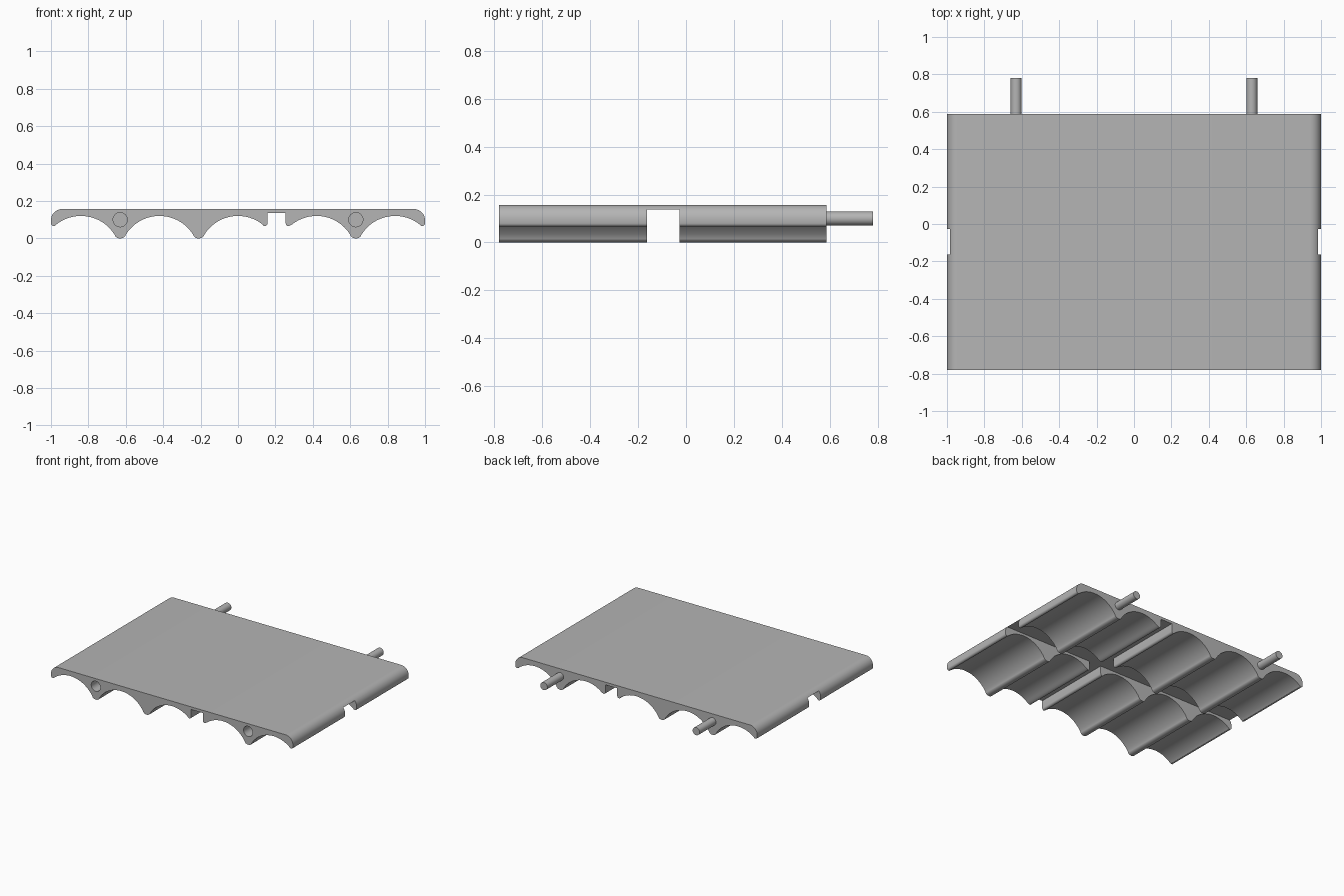
import bpy, bmesh, math
from mathutils import Matrix, Vector

if "Cube" in bpy.data.objects:
    bpy.data.objects.remove(bpy.data.objects["Cube"])

grey = bpy.data.materials.new("plain grey")
grey.use_nodes = True
colour = (0.46, 0.46, 0.46, 1)
grey.diffuse_color = colour
grey.node_tree.nodes["Principled BSDF"].inputs["Base Color"].default_value = colour

FRONT, BACK, TOP = -0.78, 0.587, 0.157
PITCH, ARCH_R, CROWN = 0.42, 0.212, 0.12
CUT_TOP = 0.137
PEG_X, PEG_Z = 0.63, 0.1


def make_object(name, bm):
    bmesh.ops.recalc_face_normals(bm, faces=bm.faces)
    mesh = bpy.data.meshes.new(name)
    bm.to_mesh(mesh)
    bm.free()
    mesh.materials.append(grey)
    obj = bpy.data.objects.new(name, mesh)
    bpy.context.collection.objects.link(obj)
    return obj


def box(name, x0, x1, y0, y1, z0, z1):
    bm = bmesh.new()
    bmesh.ops.create_cube(bm, size=1)
    for v in bm.verts:
        v.co = Vector((x1 if v.co.x > 0 else x0, y1 if v.co.y > 0 else y0,
                       z1 if v.co.z > 0 else z0))
    return make_object(name, bm)


def rod(name, x, y0, y1, radius):
    bm = bmesh.new()
    turn = Matrix.Translation((x, (y0 + y1) / 2, PEG_Z)) @ Matrix.Rotation(math.pi / 2, 4, 'X')
    bmesh.ops.create_cone(bm, cap_ends=True, segments=40, radius1=radius,
                          radius2=radius, depth=y1 - y0, matrix=turn)
    return make_object(name, bm)


def arch(centre, start, end, steps=28):
    points = []
    for i in range(steps + 1):
        d = start + (end - start) * i / steps
        points.append((centre + d, CROWN - ARCH_R + math.sqrt(ARCH_R ** 2 - d * d)))
    return points


def rib_tip(x):
    # Rounded foot between two arches
    angles = [math.radians(a) for a in range(195, 346, 15)]
    return [(x + 0.029 * math.cos(a), 0.02 + 0.02 * math.sin(a)) for a in angles]


def short_tip(x, side):
    # Small rounded lip beside an open edge; side points to the open edge
    return [(x + side * dx, z) for dx, z in
            ((-0.008, 0.068), (0, 0.066), (0.007, 0.068), (0.012, 0.073), (0.014, 0.08))]


# Underside runs left to right across five scallops
profile = short_tip(-0.986, -1)[::-1]
profile += arch(-2 * PITCH, -0.132, 0.181) + rib_tip(-1.5 * PITCH)
profile += arch(-PITCH, -0.181, 0.181) + rib_tip(-0.5 * PITCH)
profile += arch(0, -0.181, 0.132) + short_tip(0.144, 1)
profile += [(0.158, CUT_TOP), (0.255, CUT_TOP)] + short_tip(0.269, -1)[::-1]
profile += arch(PITCH, -0.132, 0.181) + rib_tip(1.5 * PITCH)
profile += arch(2 * PITCH, -0.181, 0.132) + short_tip(0.986, 1)
# Rounded upper shoulders
for sign in (1, -1):
    shoulder = [(sign * (0.94 + 0.06 * math.cos(a)), TOP - 0.06 + 0.06 * math.sin(a))
                for a in (math.radians(9 * i) for i in range(11))]
    profile += shoulder[::sign]

# Panel extruded along its depth
bm = bmesh.new()
outline = bm.faces.new([bm.verts.new((x, FRONT, z)) for x, z in profile])
swept = bmesh.ops.extrude_face_region(bm, geom=[outline])["geom"]
bmesh.ops.translate(bm, vec=(0, BACK - FRONT, 0),
                    verts=[g for g in swept if isinstance(g, bmesh.types.BMVert)])
panel = make_object("scalloped_panel", bm)

# Cross channel and blind peg sockets
cutters = [box("channel_cutter", -1.1, 1.1, -0.163, -0.027, -0.1, CUT_TOP)]
for sign in (-1, 1):
    cutters.append(rod("socket_cutter", sign * PEG_X, FRONT - 0.05, FRONT + 0.2, 0.038))
for cutter in cutters:
    cutter.hide_render = True
    cut = panel.modifiers.new(cutter.name, 'BOOLEAN')
    cut.operation = 'DIFFERENCE'
    cut.solver = 'EXACT'
    cut.object = cutter
bpy.context.view_layer.objects.active = panel
for name in [m.name for m in panel.modifiers]:
    bpy.ops.object.modifier_apply(modifier=name)
for cutter in cutters:
    bpy.data.objects.remove(cutter)

# Locating pegs on the back edge
parts = [panel]
for side, sign in (("left", 1), ("right", -1)):
    parts.append(rod(side + "_peg", sign * PEG_X, BACK - 0.02, 0.78, 0.029))

for obj in bpy.context.selected_objects:
    obj.select_set(False)
for obj in parts:
    obj.select_set(True)
bpy.context.view_layer.objects.active = panel
bpy.ops.object.shade_smooth_by_angle(angle=math.radians(30))
